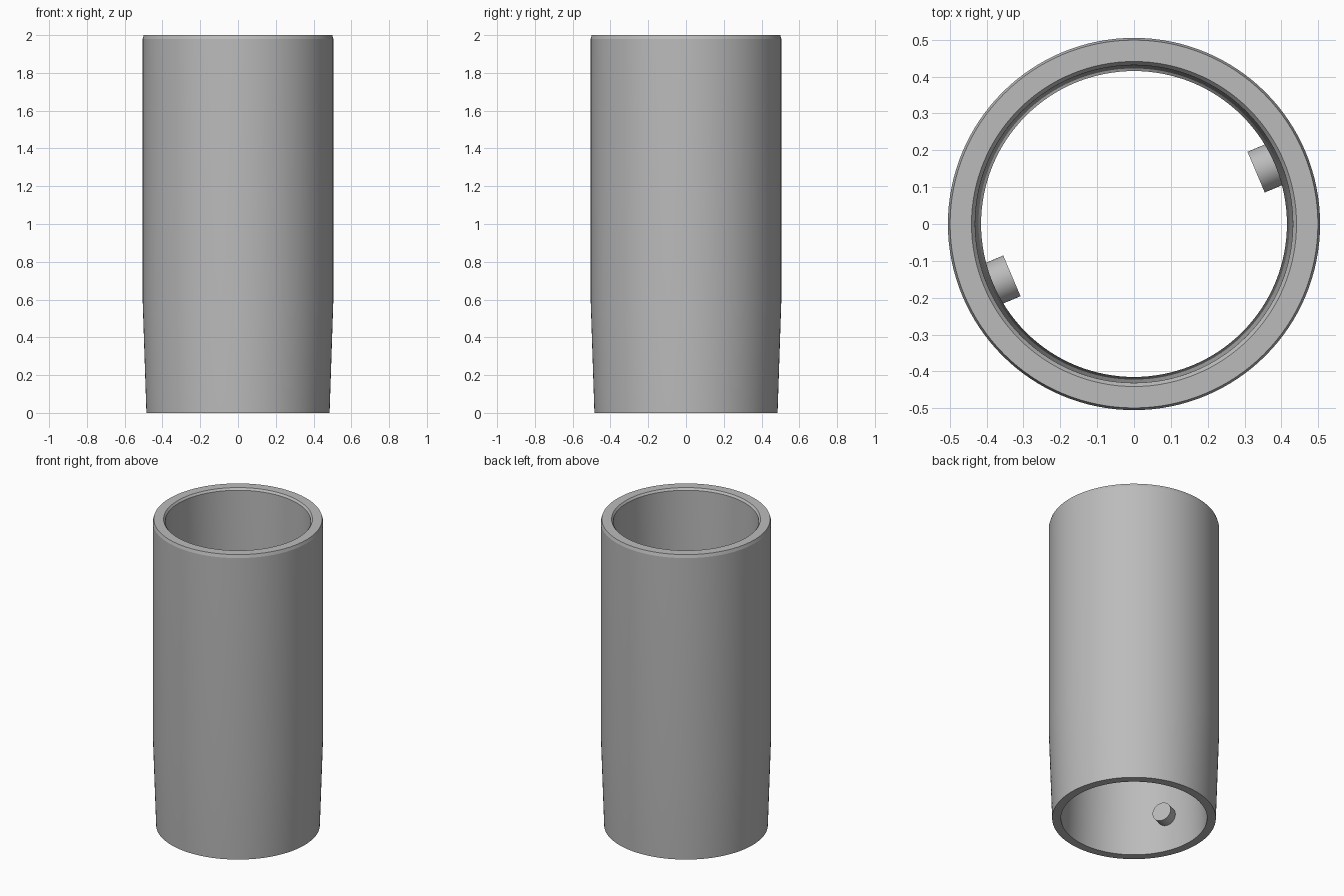
import bpy, math
from mathutils import Vector

cube = bpy.data.objects.get("Cube")
if cube:
    bpy.data.objects.remove(cube, do_unlink=True)

grey = bpy.data.materials.new("plain grey")
grey.use_nodes = True
grey.diffuse_color = (0.5, 0.5, 0.5, 1)
grey.node_tree.nodes["Principled BSDF"].inputs["Base Color"].default_value = (0.5, 0.5, 0.5, 1)


def finish(obj):
    obj.data.materials.append(grey)
    bpy.ops.object.select_all(action='DESELECT')
    obj.select_set(True)
    bpy.context.view_layer.objects.active = obj
    bpy.ops.object.shade_smooth_by_angle(angle=math.radians(12))


def lathe(name, profile, sides=128):
    """Spin a closed (radius, height) loop about z."""
    n = len(profile)
    verts, faces = [], []
    for i in range(sides):
        a = math.tau * i / sides
        verts += [(r * math.cos(a), r * math.sin(a), z) for r, z in profile]
        nxt = (i + 1) % sides
        for j in range(n):
            k = (j + 1) % n
            faces.append((i * n + j, nxt * n + j, nxt * n + k, i * n + k))
    mesh = bpy.data.meshes.new(name)
    mesh.from_pydata(verts, [], faces)
    obj = bpy.data.objects.new(name, mesh)
    bpy.context.collection.objects.link(obj)
    finish(obj)


# Sleeve: tapered foot, chamfered rim, bore narrowing to a waist
lathe("sleeve", [(0.485, 0), (0.505, 0.6), (0.505, 1.98), (0.499, 2),
                 (0.441, 2), (0.431, 1.987), (0.415, 0.6), (0.433, 0)])

# Two opposed locking pins pointing into the bore
for name, angle in (("left_pin", 23), ("right_pin", 203)):
    a = math.radians(angle)
    axis = Vector((math.cos(a), math.sin(a), 0))
    bpy.ops.mesh.primitive_cylinder_add(
        vertices=48, radius=0.06, depth=0.09,
        location=axis * 0.405 + Vector((0, 0, 0.23)),
        rotation=axis.to_track_quat('Z', 'Y').to_euler())
    pin = bpy.context.object
    pin.name = name
    finish(pin)
